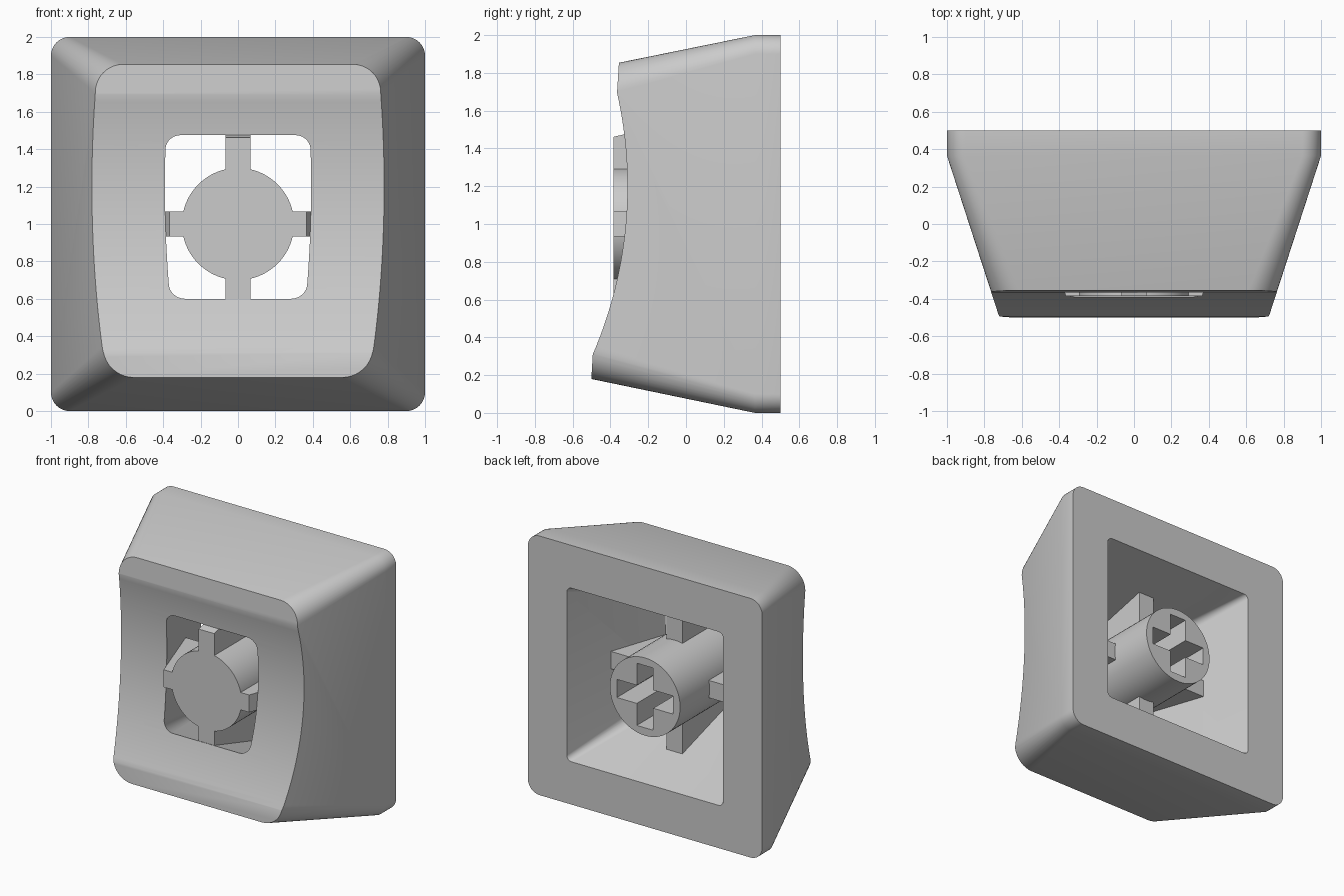
import bpy
import bmesh
import math

cube = bpy.data.objects.get("Cube")
if cube:
    bpy.data.objects.remove(cube, do_unlink=True)

grey = bpy.data.materials.new("light grey plastic")
grey.use_nodes = True
grey.diffuse_color = (0.6, 0.6, 0.6, 1)
grey.node_tree.nodes["Principled BSDF"].inputs["Base Color"].default_value = (0.6, 0.6, 0.6, 1)


def loft(name, rings):
    """Skin a closed solid through rings of equal point count."""
    bm = bmesh.new()
    loops = [[bm.verts.new(p) for p in ring] for ring in rings]
    n = len(loops[0])
    for a, b in zip(loops, loops[1:]):
        for i in range(n):
            j = (i + 1) % n
            bm.faces.new((a[i], a[j], b[j], b[i]))
    bm.faces.new(loops[0])
    bm.faces.new(loops[-1])
    bmesh.ops.recalc_face_normals(bm, faces=bm.faces)
    mesh = bpy.data.meshes.new(name)
    bm.to_mesh(mesh)
    bm.free()
    mesh.materials.append(grey)
    obj = bpy.data.objects.new(name, mesh)
    bpy.context.collection.objects.link(obj)
    return obj


def rounded(y, half, lo, hi, r, steps=10):
    """Rounded rectangle across x and z at depth y."""
    corners = [(half - r, hi - r), (r - half, hi - r), (r - half, lo + r), (half - r, lo + r)]
    ring = []
    for k, (cx, cz) in enumerate(corners):
        for s in range(steps + 1):
            a = math.pi / 2 * (k + s / steps)
            ring.append((cx + r * math.cos(a), y, cz + r * math.sin(a)))
    return ring


def rect(y, half, lo, hi):
    return [(half, y, lo), (half, y, hi), (-half, y, hi), (-half, y, lo)]


def circle(y, r, n=64):
    return [(r * math.cos(2 * math.pi * i / n), y, 1 + r * math.sin(2 * math.pi * i / n)) for i in range(n)]


def cut(obj, cutter):
    """Subtract the cutter, then discard it."""
    mod = obj.modifiers.new("cut", 'BOOLEAN')
    mod.operation = 'DIFFERENCE'
    mod.solver = 'EXACT'
    mod.object = cutter
    cutter.hide_render = True
    graph = bpy.context.evaluated_depsgraph_get()
    mesh = bpy.data.meshes.new_from_object(obj.evaluated_get(graph))
    obj.modifiers.clear()
    obj.data = mesh
    bpy.data.objects.remove(cutter, do_unlink=True)


def smooth(obj):
    bpy.ops.object.select_all(action='DESELECT')
    obj.select_set(True)
    bpy.context.view_layer.objects.active = obj
    bpy.ops.object.shade_smooth_by_angle(angle=math.radians(25))


def cavity(y):
    """Half width, bottom and top of the tapering cavity at depth y."""
    t = 0.5 - y
    return 0.667 - 0.341 * t, 0.33 + 0.303 * t, 1.67 - 0.236 * t


# Outer shell: short straight skirt, then a taper toward the front
shell = loft("cap_shell", [
    rounded(0.5, 1, 0, 2, 0.1),
    rounded(0.365, 1, 0, 2, 0.1),
    rounded(-0.6, 0.687, 0.2, 1.804, 0.17),
])

# Dished front face, swept across x
profile = [(-1, -0.1), (-0.515, -0.1), (-0.501, 0.18)]
start, end = math.asin(-0.89 / 2.25), math.asin(0.495 / 2.25)
for i in range(33):
    a = start + (end - start) * i / 32
    profile.append((-2.56 + 2.25 * math.cos(a), 1.2 + 2.25 * math.sin(a)))
profile += [(-0.355, 1.855), (-0.34, 2.1), (-1, 2.1)]
cut(shell, loft("dish_cutter", [[(x, y, z) for y, z in profile] for x in (-1.2, 1.2)]))

# Tapering cavity, open at both ends
cut(shell, loft("cavity_cutter", [rounded(y, *cavity(y), 0.04 + 0.045 * (0.5 - y)) for y in (0.6, -0.6)]))
smooth(shell)

# Round stem with a cross-shaped socket in the back
stem = loft("stem", [circle(0.5, 0.3), circle(-0.385, 0.3)])
for half, reach in ((0.07, 0.24), (0.24, 0.07)):
    cut(stem, loft("socket_cutter", [rect(y, half, 1 - reach, 1 + reach) for y in (0.6, 0.0)]))
smooth(stem)

# Four ribs joining the stem to the cavity walls
rib_half = 0.067
depths = (0.14, -0.385)
loft("lower_rib", [rect(y, rib_half, cavity(y)[1], 0.72) for y in depths])
loft("upper_rib", [rect(y, rib_half, 1.28, cavity(y)[2]) for y in depths])
for name, side in (("left_rib", 1), ("right_rib", -1)):
    rings = []
    for y in depths:
        wall = cavity(y)[0]
        lo, hi = 1 - rib_half, 1 + rib_half
        rings.append([(side * x, y, z) for x, z in ((0.28, lo), (wall, lo), (wall, hi), (0.28, hi))])
    loft(name, rings)
